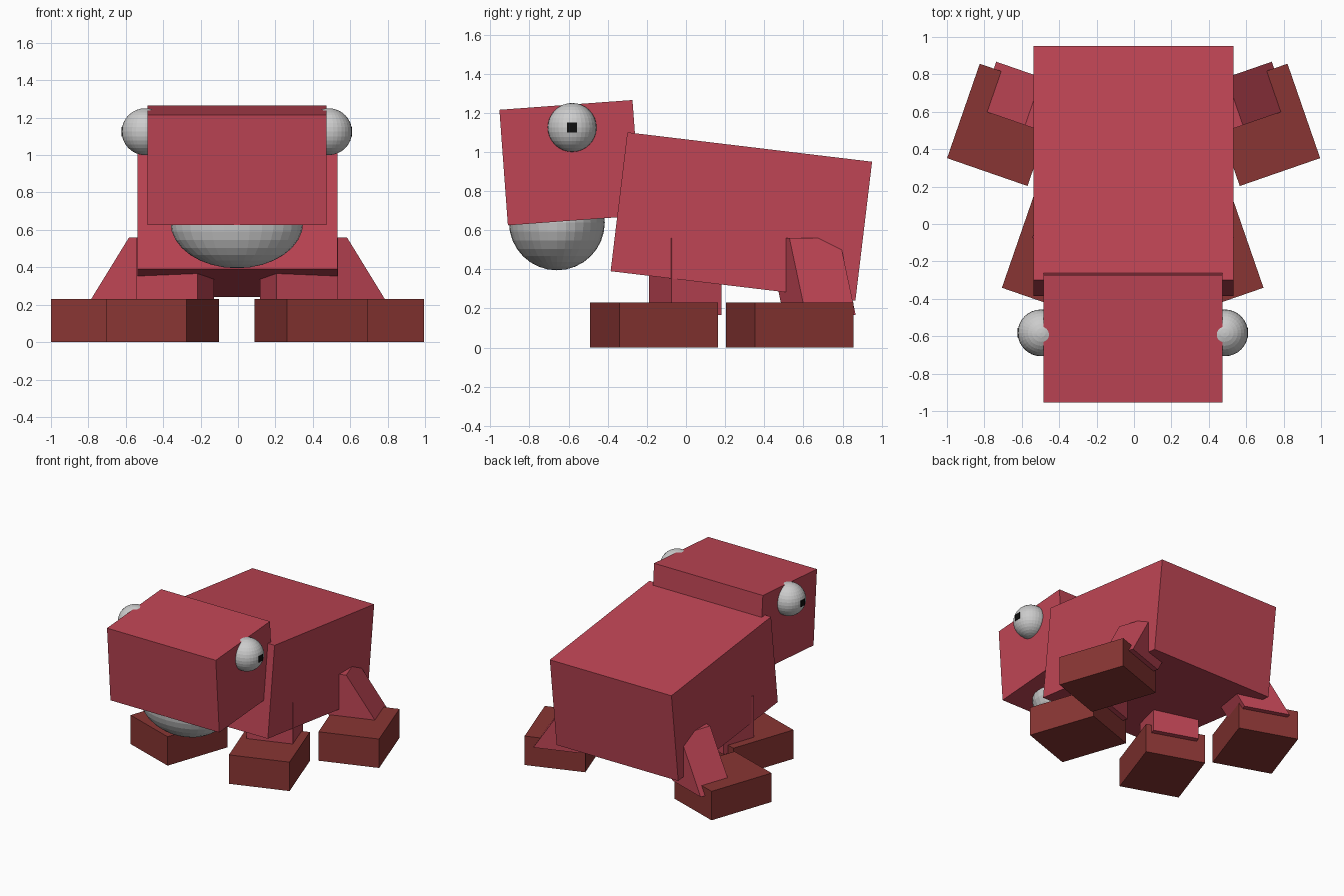
import bpy, bmesh
from math import radians
from mathutils import Matrix, Vector

if "Cube" in bpy.data.objects:
    bpy.data.objects.remove(bpy.data.objects["Cube"])


def material(name, rgb):
    m = bpy.data.materials.new(name)
    m.diffuse_color = (*rgb, 1)
    m.use_nodes = True
    m.node_tree.nodes["Principled BSDF"].inputs["Base Color"].default_value = m.diffuse_color
    return m


SKIN = material("skin_red", (0.52, 0.06, 0.09))
FOOT = material("foot_brown", (0.25, 0.036, 0.033))
BLACK = material("pupil_black", (0.005, 0.005, 0.005))


def finish(name, bm, mat):
    mesh = bpy.data.meshes.new(name)
    bm.to_mesh(mesh)
    bm.free()
    ob = bpy.data.objects.new(name, mesh)
    bpy.context.collection.objects.link(ob)
    if mat:
        mesh.materials.append(mat)
    return ob


def box(name, centre, size, mat, pitch=0, yaw=0, lean=0):
    """Box, optionally leaning sideways (sheared in x with z), then turned."""
    bm = bmesh.new()
    bmesh.ops.create_cube(bm, size=1)
    turn = Matrix.Rotation(radians(yaw), 4, 'Z') @ Matrix.Rotation(radians(pitch), 4, 'X')
    for v in bm.verts:
        p = Vector([c * s for c, s in zip(v.co, size)])
        p.x += lean * p.z
        v.co = turn @ p + Vector(centre)
    return finish(name, bm, mat)


def ball(name, centre, radii):
    bm = bmesh.new()
    bmesh.ops.create_uvsphere(bm, u_segments=32, v_segments=16, radius=1)
    bmesh.ops.scale(bm, vec=radii, verts=bm.verts)
    bmesh.ops.translate(bm, vec=centre, verts=bm.verts)
    return finish(name, bm, None)


# body, head and throat pouch
box("body", (-0.003, 0.283, 0.67), (1.07, 1.26, 0.715), SKIN, pitch=-6.85)
box("head", (-0.006, -0.592, 0.945), (0.957, 0.682, 0.592), SKIN, pitch=4.2)
ball("throat_pouch", (-0.006, -0.66, 0.64), (0.355, 0.245, 0.245))

TURN = 19.1
for side, s in (("right", 1), ("left", -1)):
    # eyes with pupils
    ball(f"eye_{side}", (s * 0.491 - 0.006, -0.582, 1.125), (0.125,) * 3)
    box(f"pupil_{side}", (s * 0.591 - 0.006, -0.582, 1.125), (0.05,) * 3, BLACK)

    # splayed feet
    box(f"front_foot_{side}", (s * 0.397 - 0.007, -0.163, 0.115),
        (0.455, 0.534, 0.23), FOOT, yaw=s * TURN)
    box(f"back_foot_{side}", (s * 0.695 - 0.002, 0.53, 0.115),
        (0.455, 0.534, 0.23), FOOT, yaw=s * TURN)

    # upright front legs, inward-leaning back legs
    leg = (0.348, 0.27, 0.395)
    box(f"front_leg_{side}", (s * 0.331 - 0.005, -0.004, 0.363), leg, SKIN, yaw=s * TURN)
    box(f"back_leg_{side}", (s * 0.495, 0.641, 0.363), leg, SKIN,
        yaw=s * TURN, lean=-s * 0.65)
